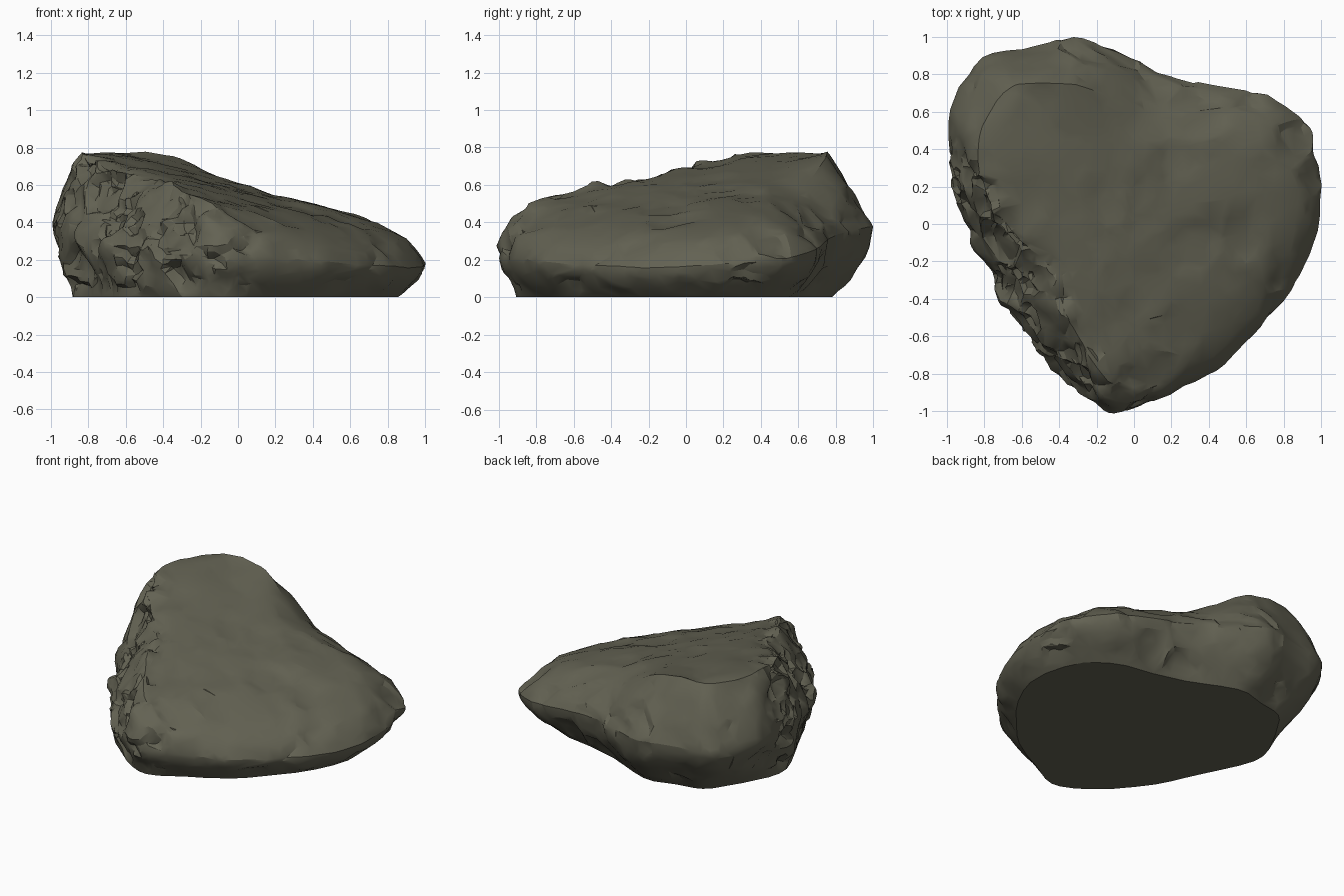
import bpy, bmesh, math
from mathutils import Vector, noise

cube = bpy.data.objects.get("Cube")
if cube:
    bpy.data.objects.remove(cube, do_unlink=True)

# Rim keys: x, y, height of widest point, crest inset scale, crest height
RIM = [
    (1.0, .05, .17, .87, .31), (.95, .48, .2, .86, .34), (.72, .68, .25, .84, .39),
    (.4, .75, .3, .77, .47), (.12, .83, .34, .7, .54), (-.15, .95, .37, .7, .63),
    (-.35, 1.0, .38, .73, .72), (-.57, .94, .38, .8, .77), (-.8, .88, .37, .83, .77),
    (-.95, .66, .38, .84, .77), (-.99, .47, .4, .84, .77), (-.97, .18, .36, .83, .75),
    (-.86, -.08, .32, .76, .69), (-.76, -.28, .3, .66, .65), (-.64, -.53, .28, .65, .61),
    (-.4, -.82, .27, .74, .57), (-.14, -.98, .27, .86, .48), (.1, -.95, .22, .93, .37),
    (.45, -.77, .19, .91, .3), (.72, -.5, .17, .89, .29), (.9, -.25, .16, .87, .3),
]
STEPS = 16          # samples between rim keys
LOW, SIDE, TOP = 12, 24, 36


def smoothstep(a, b, v):
    t = min(1, max(0, (v - a) / (b - a)))
    return t * t * (3 - 2 * t)


def spline(i, t):
    """Closed Catmull-Rom spline through the rim keys."""
    a, b, c, d = (RIM[(i + k) % len(RIM)] for k in (-1, 0, 1, 2))
    return [q + .5 * t * (r - p + t * (2 * p - 5 * q + 4 * r - s + t * (3 * (q - r) + s - p)))
            for p, q, r, s in zip(a, b, c, d)]


def cliff_facing(x, y):
    """How much this direction belongs to the broken cliff."""
    return smoothstep(.38, .7, Vector((x, y)).normalized().dot(Vector((-.82, -.57))))


def slope(x, y):
    """Tilted plane of the top surface."""
    return .568 - .235 * x + .122 * y


def column(x, y, widest, inset, crest):
    """Points from the flat base, around the side and over the top."""
    base = .86 - .08 * smoothstep(0, .8, y) + .06 * cliff_facing(x, y)
    pts = []
    for k in range(LOW):
        u = k / LOW
        s = base + (1 - base) * math.sin(u * math.pi / 2)
        pts.append((x * s, y * s, widest * u))
    for k in range(SIDE):
        u = k / SIDE
        a = u * math.pi / 2
        s = inset + (1 - inset) * (.35 * math.cos(a) + .65 * (1 - u))
        pts.append((x * s, y * s, widest + (crest - widest) * (.35 * math.sin(a) + .65 * u)))
    drop = crest - slope(x * inset, y * inset)
    for k in range(TOP):
        u = 1 - k / TOP
        s = inset * u
        pts.append((x * s, y * s, slope(x * s, y * s) + drop * u ** 5))
    return pts


def chunks(p, scale, seed):
    """Tilted planes of broken stone that meet in creases."""
    q = p * scale + Vector((seed, seed, seed))
    near, cells = noise.voronoi(q)
    tilt = noise.cell_vector(cells[0] * 9.7) - Vector((.5, .5, .5))
    plane = noise.cell(cells[0] * 7.3) - .5 + tilt.dot(q - cells[0])
    return plane * smoothstep(0, .3, near[1] - near[0])


# Boulder surface
bm = bmesh.new()
columns = []
for i in range(len(RIM)):
    for k in range(STEPS):
        columns.append([bm.verts.new(p) for p in column(*spline(i, k / STEPS))])
peak = bm.verts.new((0, 0, slope(0, 0)))
for n, right in enumerate(columns):
    left = columns[(n + 1) % len(columns)]
    for k in range(len(right) - 1):
        bm.faces.new((right[k], left[k], left[k + 1], right[k + 1]))
    bm.faces.new((right[-1], left[-1], peak))
bm.faces.new([c[0] for c in reversed(columns)])
bm.normal_update()

# Broken cliff on one side, gentle weathering elsewhere
moves = {}
for c in columns:
    facing = cliff_facing(c[LOW].co.x, c[LOW].co.y)
    for k, v in enumerate(c):
        p = v.co.copy()
        cliff = facing * (1 - smoothstep(LOW + SIDE - 2, LOW + SIDE + 8, k))
        side = 1 - smoothstep(LOW + SIDE - 4, LOW + SIDE + 4, k)
        swell = .012 * noise.noise(p * 4) + .008 * noise.noise(p * 9)
        chips = (.006 + .012 * side) * chunks(p, 4, 4)
        blocks = .045 * chunks(p, 4.5, 11) + .02 * chunks(p, 9, 2)
        strength = smoothstep(0, .08, p.z)
        moves[v] = v.normal * strength * (swell + chips * (1 - cliff) + blocks * cliff)
for v, move in moves.items():
    v.co += move

mesh = bpy.data.meshes.new("boulder")
bm.to_mesh(mesh)
bm.free()
boulder = bpy.data.objects.new("boulder", mesh)
bpy.context.collection.objects.link(boulder)

# Stone colour
stone = bpy.data.materials.new("mossy grey stone")
stone.use_nodes = True
colour = (.125, .122, .086, 1)
stone.diffuse_color = colour
shader = stone.node_tree.nodes["Principled BSDF"]
shader.inputs["Base Color"].default_value = colour
shader.inputs["Roughness"].default_value = .9
mesh.materials.append(stone)

# Reduce to irregular chiselled facets
chisel = boulder.modifiers.new("chisel", "DECIMATE")
chisel.ratio = .1
bpy.context.view_layer.objects.active = boulder
boulder.select_set(True)
bpy.ops.object.modifier_apply(modifier=chisel.name)
bpy.ops.object.shade_smooth_by_angle(angle=math.radians(25))
